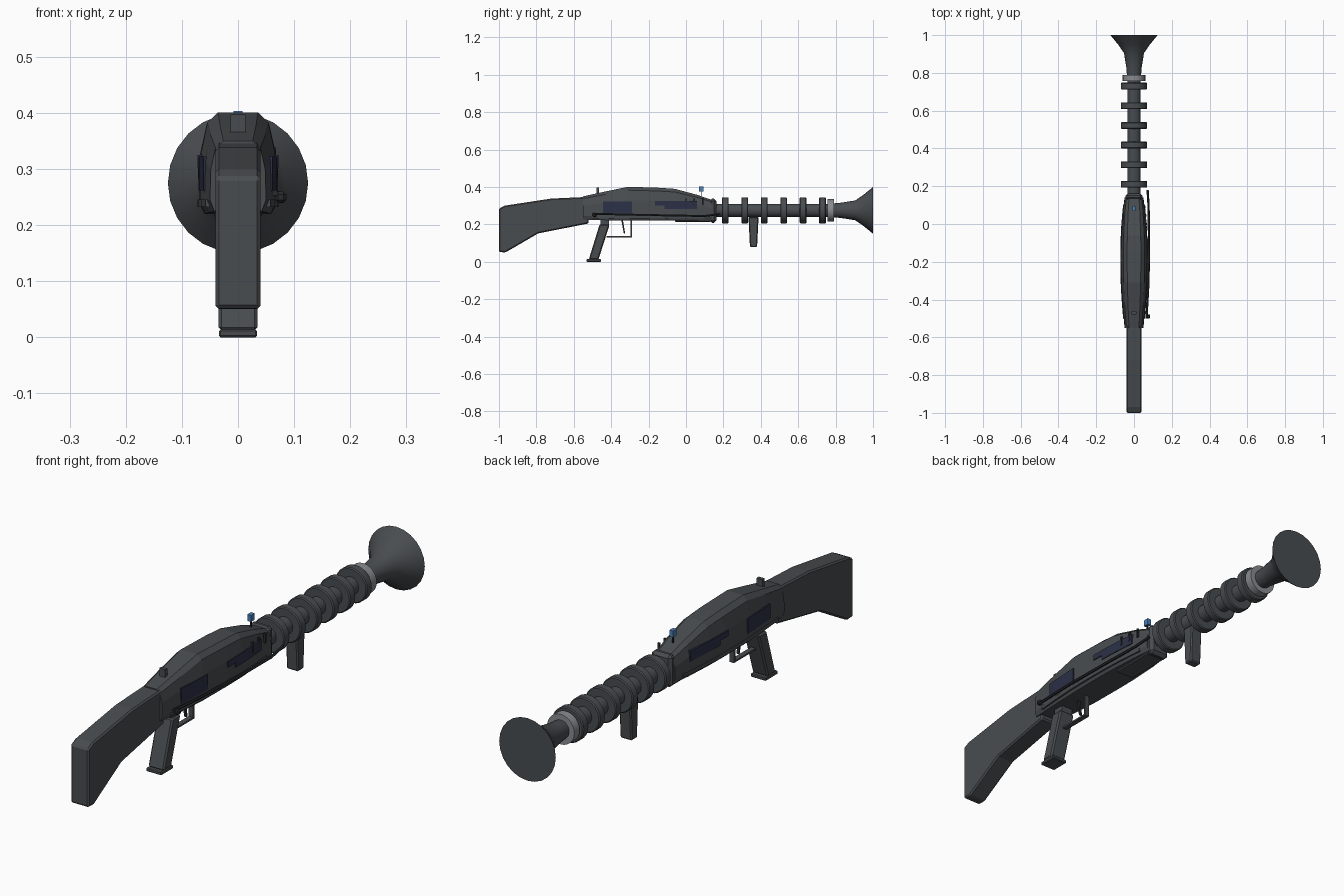
import bpy, bmesh, math
from mathutils import Vector

if "Cube" in bpy.data.objects:
    bpy.data.objects.remove(bpy.data.objects["Cube"])

AXIS_Z = 0.275


def mat(name, rgb):
    m = bpy.data.materials.new(name)
    m.diffuse_color = (*rgb, 1)
    m.use_nodes = True
    m.node_tree.nodes["Principled BSDF"].inputs["Base Color"].default_value = m.diffuse_color
    return m


GUN = mat("gunmetal", (0.066, 0.073, 0.079))
BLACK = mat("black_steel", (0.022, 0.024, 0.026))
NAVY = mat("navy_panel", (0.024, 0.03, 0.062))
BLUE = mat("blue_sight", (0.07, 0.22, 0.5))
LIGHT = mat("light_steel", (0.25, 0.26, 0.28))


def finish(name, bm, material, bevel=0, smooth=False):
    bmesh.ops.recalc_face_normals(bm, faces=bm.faces)
    me = bpy.data.meshes.new(name)
    bm.to_mesh(me)
    bm.free()
    ob = bpy.data.objects.new(name, me)
    bpy.context.collection.objects.link(ob)
    me.materials.append(material)
    if bevel:
        b = ob.modifiers.new("bevel", 'BEVEL')
        b.width, b.segments = bevel, 1
    if smooth:
        bpy.ops.object.select_all(action='DESELECT')
        ob.select_set(True)
        bpy.context.view_layer.objects.active = ob
        bpy.ops.object.shade_smooth_by_angle(angle=math.radians(35))
    return ob


def loft(name, rings, material, bevel=0, smooth=False):
    """Skin a list of equal-length point rings and cap both ends."""
    bm = bmesh.new()
    vs = [[bm.verts.new(p) for p in r] for r in rings]
    n = len(vs[0])
    for a, b in zip(vs, vs[1:]):
        for i in range(n):
            j = (i + 1) % n
            bm.faces.new((a[i], a[j], b[j], b[i]))
    bm.faces.new(vs[0][::-1])
    bm.faces.new(vs[-1])
    return finish(name, bm, material, bevel, smooth)


def slab(name, yz, x0, x1, material, bevel=0):
    """Side profile extruded across x."""
    return loft(name, [[(x, y, z) for y, z in yz] for x in (x0, x1)], material, bevel)


def box(name, x, y, z, material, bevel=0):
    return slab(name, [(y[0], z[0]), (y[1], z[0]), (y[1], z[1]), (y[0], z[1])],
                x[0], x[1], material, bevel)


def turned(name, profile, material, sides=24):
    """Round part along the barrel axis from (y, radius) pairs."""
    rings = [[(r * math.cos(2 * math.pi * i / sides), y,
               AXIS_Z + r * math.sin(2 * math.pi * i / sides)) for i in range(sides)]
             for y, r in profile]
    return loft(name, rings, material, smooth=True)


# Stock
slab("stock", [(-1, 0.052), (-0.965, 0.05), (-0.79, 0.152), (-0.52, 0.205),
               (-0.52, 0.347), (-0.72, 0.338), (-0.97, 0.3), (-1, 0.285)],
     -0.04, 0.04, GUN, 0.006)

# Receiver: stations of y, half width, bottom z, top z
STATIONS = [(-0.55, 0.05, 0.225, 0.35), (-0.43, 0.061, 0.222, 0.376),
            (-0.31, 0.068, 0.22, 0.401), (-0.15, 0.07, 0.22, 0.396),
            (-0.06, 0.068, 0.22, 0.39), (0.06, 0.06, 0.22, 0.358),
            (0.14, 0.05, 0.222, 0.33)]


def half_width(y):
    for a, b in zip(STATIONS, STATIONS[1:]):
        if y <= b[0]:
            return a[1] + (b[1] - a[1]) * (y - a[0]) / (b[0] - a[0])
    return STATIONS[-1][1]


rings = []
for y, w, lo, hi in STATIONS:
    h = hi - lo
    half = [(0.85 * w, lo), (w, lo + 0.02), (0.97 * w, lo + 0.6 * h),
            (0.8 * w, lo + 0.9 * h), (0.52 * w, hi)]
    rings.append([(x, y, z) for x, z in half] + [(-x, y, z) for x, z in reversed(half)])
loft("receiver", rings, GUN)
box("receiver_underside", (-0.042, 0.042), (-0.06, 0.135), (0.213, 0.23), GUN, 0.004)


# Side panels hugging the receiver on both sides
def panel(name, s, y0, y1, z0, z1):
    n = 5
    ys = [y0 + (y1 - y0) * i / n for i in range(n + 1)]
    loft(name, [[(s * (half_width(y) + d), y, z) for d, z in
                 ((-0.006, z0), (0.002, z0), (0.002, z1), (-0.006, z1))]
                for y in ys], NAVY)


for s, side in ((1, "right"), (-1, "left")):
    panel(side + "_rear_panel", s, -0.445, -0.29, 0.262, 0.322)
    panel(side + "_front_panel", s, -0.115, 0.06, 0.283, 0.325)
    panel(side + "_front_panel_step", s, -0.165, -0.115, 0.302, 0.325)
    # Lower side ribs
    ys = [-0.5 + 0.1 * i for i in range(7)]
    loft(side + "_rib", [[(s * (half_width(y) + d), y, z) for d, z in
                          ((-0.006, 0.232), (0.003, 0.232), (0.003, 0.246), (-0.006, 0.246))]
                         for y in ys], GUN)

# Charging rod with knob, and small pins, on the right
path = [(-0.5, 0.066, 0.257), (-0.3, 0.077, 0.252), (-0.05, 0.079, 0.247),
        (0.1, 0.077, 0.245), (0.18, 0.072, 0.255)]
loft("charging_rod", [[(x + 0.006 * math.cos(k * math.pi / 3), y,
                        z + 0.006 * math.sin(k * math.pi / 3)) for k in range(6)]
                      for y, x, z in path], BLACK, smooth=True)
box("rod_knob", (0.066, 0.086), (-0.5, -0.478), (0.24, 0.26), BLACK, 0.005)
for i, y in enumerate((0.0, 0.045, 0.09)):
    x = half_width(y)
    box(f"pin_{i + 1}", (x - 0.004, x + 0.004), (y - 0.004, y + 0.004), (0.3, 0.338), BLACK)

# Sights
box("rear_sight", (-0.013, 0.013), (-0.478, -0.464), (0.352, 0.397), GUN)
box("front_sight", (-0.008, 0.008), (0.07, 0.094), (0.377, 0.403), BLUE)
box("front_sight_post", (-0.002, 0.002), (0.08, 0.084), (0.34, 0.378), BLACK)

# Barrel, cooling rings, collar, horn
box("barrel_block", (-0.045, 0.045), (0.128, 0.162), (0.208, 0.338), GUN, 0.012)
turned("barrel", [(0.1, 0.035), (0.82, 0.035)], GUN)
for i in range(6):
    y = 0.21 + 0.104 * i
    turned(f"cooling_ring_{i + 1}", [(y - 0.018, 0.066), (y - 0.014, 0.07),
                                     (y + 0.014, 0.07), (y + 0.018, 0.066)], GUN)
turned("collar", [(0.756, 0.06), (0.79, 0.06)], LIGHT)
turned("horn", [(0.785, 0.037), (0.83, 0.041), (0.905, 0.053), (0.95, 0.084), (1.0, 0.125)], GUN)

# Foregrip
slab("foregrip", [(0.342, 0.078), (0.38, 0.078), (0.388, 0.24), (0.334, 0.24)],
     -0.026, 0.026, GUN, 0.005)

# Pistol grip with base plate
slab("pistol_grip", [(-0.52, 0.012), (-0.468, 0.012), (-0.408, 0.2), (-0.462, 0.2)],
     -0.035, 0.035, GUN, 0.006)
box("grip_base", (-0.034, 0.034), (-0.532, -0.455), (0, 0.014), GUN, 0.003)
box("grip_mount", (-0.025, 0.025), (-0.458, -0.412), (0.195, 0.226), GUN)

# Trigger and guard
box("guard_bottom", (-0.01, 0.01), (-0.425, -0.288), (0.13, 0.137), GUN)
box("guard_front", (-0.01, 0.01), (-0.297, -0.288), (0.13, 0.222), GUN)
slab("trigger", [(-0.332, 0.15), (-0.325, 0.15), (-0.337, 0.222), (-0.346, 0.222)],
     -0.005, 0.005, BLACK)
